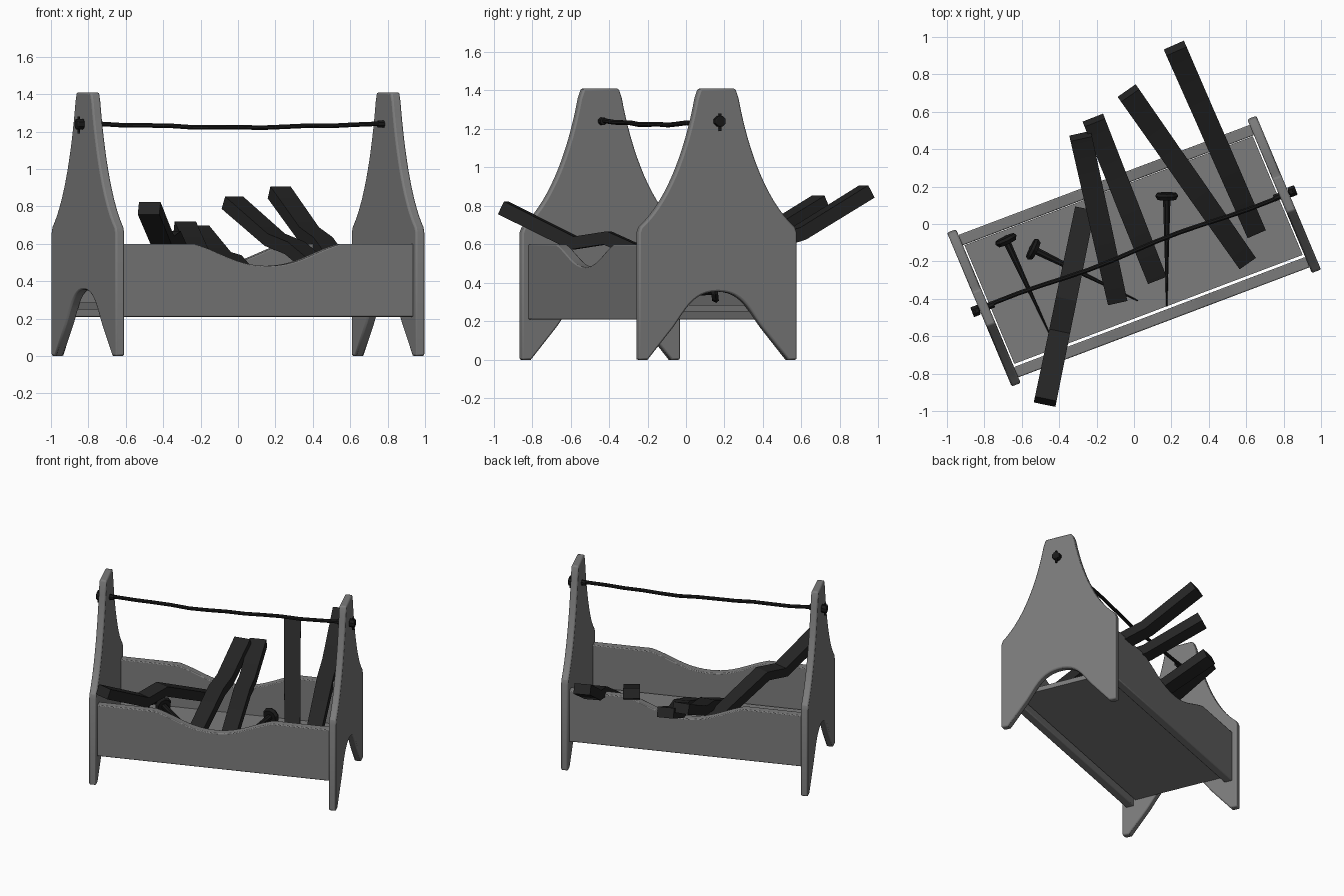
import bpy, bmesh, math
from math import sin, cos, pi, radians
from mathutils import Vector, Matrix
from mathutils.geometry import interpolate_bezier

if "Cube" in bpy.data.objects:
    bpy.data.objects.remove(bpy.data.objects["Cube"], do_unlink=True)


def material(name, value):
    m = bpy.data.materials.new(name)
    m.use_nodes = True
    colour = (value, value, value, 1)
    m.diffuse_color = colour
    m.node_tree.nodes["Principled BSDF"].inputs["Base Color"].default_value = colour
    return m


GREY = material("grey wood", 0.2)
DARK = material("dark handle wood", 0.018)
METAL = material("black metal", 0.01)

# Box axes: the box stands turned on the floor, its ends slightly askew
A, B = radians(20.7), radians(22.8)
BOX = Matrix(((cos(A), -sin(B), 0, 0),
              (sin(A), cos(B), 0, -0.145),
              (0, 0, 1, 0),
              (0, 0, 0, 1)))


def finish(name, bm, mat, bevel=0):
    bmesh.ops.recalc_face_normals(bm, faces=bm.faces)
    mesh = bpy.data.meshes.new(name)
    bm.to_mesh(mesh)
    bm.free()
    mesh.materials.append(mat)
    ob = bpy.data.objects.new(name, mesh)
    bpy.context.collection.objects.link(ob)
    if bevel:
        mod = ob.modifiers.new("rounded edges", 'BEVEL')
        mod.width = bevel
        mod.segments = 2
        mod.limit_method = 'ANGLE'
        mod.angle_limit = radians(50)
    bpy.ops.object.select_all(action='DESELECT')
    ob.select_set(True)
    bpy.context.view_layer.objects.active = ob
    bpy.ops.object.shade_smooth_by_angle(angle=radians(25))
    return ob


def board(name, profile, lo, hi, along_u, bevel):
    """Extrude a (side, height) profile from lo to hi in box axes."""
    bm = bmesh.new()
    place = (lambda s, z, d: (d, s, z)) if along_u else (lambda s, z, d: (s, d, z))
    face = bm.faces.new([bm.verts.new(place(s, z, lo)) for s, z in profile])
    new = bmesh.ops.extrude_face_region(bm, geom=[face])["geom"]
    shift = Vector(place(0, 0, hi - lo))
    bmesh.ops.translate(bm, verts=[v for v in new if isinstance(v, bmesh.types.BMVert)], vec=shift)
    bm.transform(BOX)
    return finish(name, bm, GREY, bevel)


def sweep(name, path, width, height, sides, mat, taper=None, bevel=0):
    """Sweep a regular section along a path, level from side to side."""
    bm = bmesh.new()
    path = [Vector(p) for p in path]
    rings = []
    for i, p in enumerate(path):
        t = (path[min(i + 1, len(path) - 1)] - path[max(i - 1, 0)]).normalized()
        side = t.cross(Vector((0, 0, 1))).normalized()
        up = side.cross(t)
        k = taper[i] if taper else 1
        angles = [2 * pi * (j + 0.5) / sides for j in range(sides)]
        rings.append([bm.verts.new(p + k * (side * width * cos(a) + up * height * sin(a)))
                      for a in angles])
    for r, s in zip(rings, rings[1:]):
        for j in range(sides):
            n = (j + 1) % sides
            bm.faces.new((r[j], r[n], s[n], s[j]))
    bm.faces.new(rings[0])
    bm.faces.new(rings[-1])
    return finish(name, bm, mat, bevel)


def arc(a, b, c, d, n=12):
    return [tuple(p[:2]) for p in interpolate_bezier(*[Vector(q) for q in (a, b, c, d)], n)]


def mirrored(half):
    """Complete a half outline whose points run from right to centre or back."""
    return half + [(-s, z) for s, z in reversed(half) if s > 1e-4]


# End panels: arched feet, straight flanks and a concave rise to a flat top
arch = arc((0, 0.355), (0.14, 0.355), (0.18, 0.26), (0.25, 0.17))
rise = arc((0.435, 0.69), (0.27, 0.83), (0.17, 1.1), (0.118, 1.36), 16)
half = arch + [(0.395, 0), (0.446, 0), (0.446, 0.66)] + rise + [(0.10, 1.41)]
panel = mirrored(half)
for name, s in (("right_end_panel", -1), ("left_end_panel", 1)):
    board(name, panel, s * 0.858 - 0.026, s * 0.858 + 0.026, True, 0.01)

# Long side boards with a scooped top edge
scoop = arc((0.42, 0.6), (0.27, 0.56), (0.18, 0.482), (0, 0.482), 14)
side = mirrored([(0.833, 0.21), (0.833, 0.6)] + scoop)
board("front_side_board", side, -0.413, -0.353, False, 0.006)
board("back_side_board", side, 0.353, 0.413, False, 0.006)

# Floor, leaving a narrow gap along the front board
floor = [(-0.824, 0.25), (0.824, 0.25), (0.824, 0.285), (-0.824, 0.285)]
board("floor_board", floor, -0.338, 0.35, False, 0)

# Carrying rod, sagging and a little uneven, with end knobs and pins
rod = []
for i in range(15):
    u = -0.92 + 1.84 * i / 14
    z = 1.24 - 0.018 * cos(u * pi / 1.84) ** 2 + 0.003 * sin(i * 2.1)
    rod.append(BOX @ Vector((u, 0.008 * sin(i * 0.9), z)))
sweep("carrying_rod", rod, 0.013, 0.013, 8, METAL)
for name, s in (("right", -1), ("left", 1)):
    ends = [BOX @ Vector((s * u, 0, 1.24)) for u in (0.885, 0.925)]
    sweep(name + "_rod_knob", ends, 0.03, 0.03, 8, METAL, bevel=0.005)
    ends = [BOX @ Vector((s * u, 0, 1.24)) for u in (0.80, 0.835)]
    sweep(name + "_rod_collar", ends, 0.02, 0.02, 8, METAL)
    bm = bmesh.new()
    bmesh.ops.create_cone(bm, cap_ends=True, segments=6, radius1=0.008, radius2=0.008, depth=0.09)
    bm.transform(Matrix.Translation(BOX @ Vector((s * 0.91, 0, 1.235))))
    finish(name + "_rod_pin", bm, METAL)

# Kinked wooden bars leaning on the rim: raised tip, lower end
bars = [
    ((0.22, 0.94, 0.875), (0.65, -0.04, 0.33)),
    ((-0.03, 0.70, 0.82), (0.60, -0.20, 0.33)),
    ((-0.215, 0.555, 0.665), (0.12, -0.29, 0.33)),
    ((-0.285, 0.47, 0.685), (-0.09, -0.41, 0.33)),
    ((-0.475, -0.95, 0.79), (-0.265, 0.07, 0.42)),
]
for i, (tip, foot) in enumerate(bars):
    tip, foot = Vector(tip), Vector(foot)
    kink = 0.05 if i == 4 else 0.022
    path = [tip, tip.lerp(foot, 0.36) - Vector((0, 0, kink)),
            tip.lerp(foot, 0.53) + Vector((0, 0, kink * 0.8)), foot]
    sweep("wooden_bar_%d" % (i + 1), path, 0.08, 0.05, 4, DARK, taper=(1.04, 1, 1, 0.94))

# Large nails lying on the floor: head, tip
nails = [
    ((0.175, 0.15, 0.36), (0.175, -0.44, 0.295)),
    ((-0.685, -0.085, 0.36), (-0.455, -0.58, 0.295)),
    ((-0.54, -0.135, 0.36), (0.02, -0.41, 0.295)),
]
for i, (head, tip) in enumerate(nails):
    head, tip = Vector(head), Vector(tip)
    d = (tip - head).normalized()
    sweep("nail_shaft_%d" % (i + 1), [head, tip], 0.022, 0.022, 8, METAL, taper=(1, 0.15))
    sweep("nail_head_%d" % (i + 1), [head - d * 0.015, head, head + d * 0.02],
          0.064, 0.064, 10, METAL, taper=(0.85, 1, 0.8))
